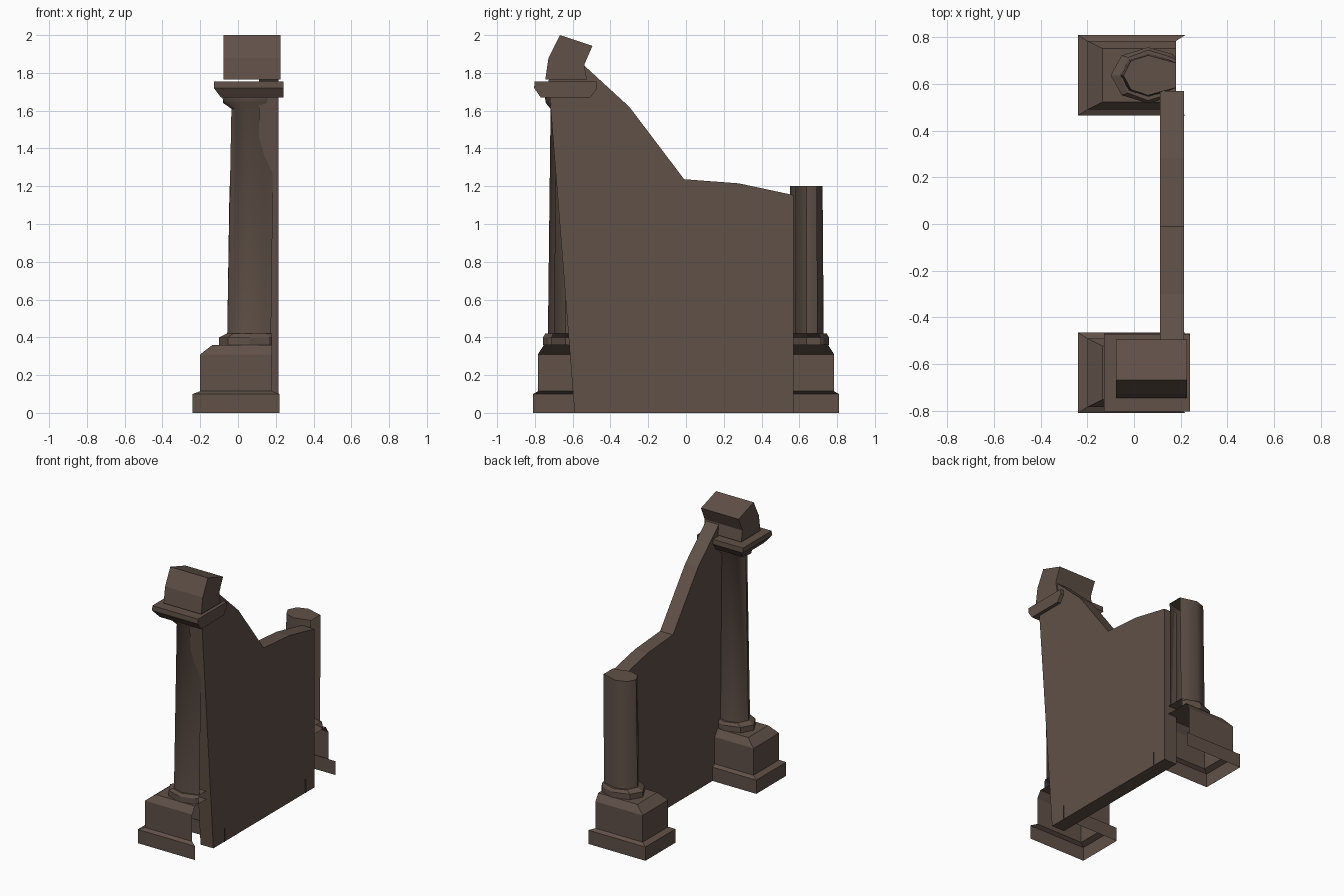
import bpy, bmesh, math

if "Cube" in bpy.data.objects:
    bpy.data.objects.remove(bpy.data.objects["Cube"])

stone = bpy.data.materials.new("brown stone")
stone.diffuse_color = (0.118, 0.082, 0.065, 1)
stone.use_nodes = True
stone.node_tree.nodes["Principled BSDF"].inputs["Base Color"].default_value = stone.diffuse_color
PY = 0.637      # distance of each post from the centre, along y


def finish(name, bm, smooth=None):
    bmesh.ops.recalc_face_normals(bm, faces=bm.faces)
    mesh = bpy.data.meshes.new(name)
    bm.to_mesh(mesh)
    bm.free()
    mesh.materials.append(stone)
    ob = bpy.data.objects.new(name, mesh)
    bpy.context.collection.objects.link(ob)
    if smooth:
        bpy.ops.object.select_all(action='DESELECT')
        ob.select_set(True)
        bpy.context.view_layer.objects.active = ob
        bpy.ops.object.shade_smooth_by_angle(angle=math.radians(smooth))
    return ob


def loft(name, rings, closed=False, cap_top=True, cap_bottom=False, smooth=None):
    """Skin a stack of outlines; open outlines leave the +x side bare."""
    bm = bmesh.new()
    loops = [[bm.verts.new(p) for p in ring] for ring in rings]
    n = len(loops[0])
    for a, b in zip(loops, loops[1:]):
        for i in range(n if closed else n - 1):
            j = (i + 1) % n
            bm.faces.new((a[i], a[j], b[j], b[i]))
    if cap_top:
        bm.faces.new(loops[-1])
    if cap_bottom:
        bm.faces.new(loops[0][::-1])
    return finish(name, bm, smooth)


def rect(z, x0, x1, y, half):
    return [(x1, y - half, z), (x0, y - half, z), (x0, y + half, z), (x1, y + half, z)]


def octagon(z, left, right, y, ry, cx=0.06):
    """Octagon outline cut off flat at x = right."""
    s = math.sqrt(0.5)
    rx = cx - left
    dx = min(cx + rx * s, right - 0.015)
    half = [(right, ry * 0.62), (dx, ry * 0.76), (cx, ry), (cx - rx * s, ry * s)]
    return ([(px, y - py, z) for px, py in half] + [(left, y, z)]
            + [(px, y + py, z) for px, py in half[::-1]])


def extrude_x(name, profile, x0, x1):
    return loft(name, [[(x, y, z) for y, z in profile] for x in (x0, x1)],
                closed=True, cap_bottom=True)


# Pedestals and collars, the same for both posts
for side, y in (("front", -PY), ("back", PY)):
    loft(side + "_pedestal", [
        rect(0, -0.24, 0.22, y, 0.172), rect(0.10, -0.24, 0.22, y, 0.172),
        rect(0.115, -0.20, 0.18, y, 0.147), rect(0.31, -0.20, 0.18, y, 0.147),
        rect(0.36, -0.135, 0.18, y, 0.115)])
    loft(side + "_collar", [
        octagon(0.36, -0.10, 0.18, y, 0.12), octagon(0.40, -0.10, 0.18, y, 0.12),
        octagon(0.42, -0.06, 0.18, y, 0.108)])

# Tall front shaft with flared capital
loft("front_shaft", [
    octagon(0.42, -0.057, 0.175, -PY, 0.094), octagon(1.61, -0.035, 0.19, -PY, 0.08),
    octagon(1.64, -0.078, 0.19, -PY, 0.105), octagon(1.67, -0.082, 0.19, -PY, 0.11)], smooth=50)

# Short back shaft
loft("back_shaft", [
    octagon(0.42, -0.057, 0.175, PY, 0.092), octagon(1.20, -0.045, 0.18, PY, 0.086)], smooth=50)

# Slab on the capital, chamfered below
loft("capital_slab", [
    rect(1.67, -0.09, 0.24, -PY, 0.132), rect(1.72, -0.128, 0.24, -PY, 0.167),
    rect(1.755, -0.128, 0.24, -PY, 0.165)], closed=True, cap_bottom=True)

# Leaning top block
extrude_x("top_block", [(-0.745, 1.765), (-0.728, 1.88), (-0.668, 2.0), (-0.495, 1.943),
                        (-0.538, 1.845), (-0.525, 1.765)], -0.077, 0.226)

# Wall panel with stepped, sloping top
extrude_x("wall_panel", [(-0.59, 0), (0.57, 0), (0.57, 1.153), (0.28, 1.215), (-0.01, 1.237),
                         (-0.30, 1.62), (-0.54, 1.84), (-0.62, 1.87), (-0.728, 1.76)],
          0.112, 0.215)
